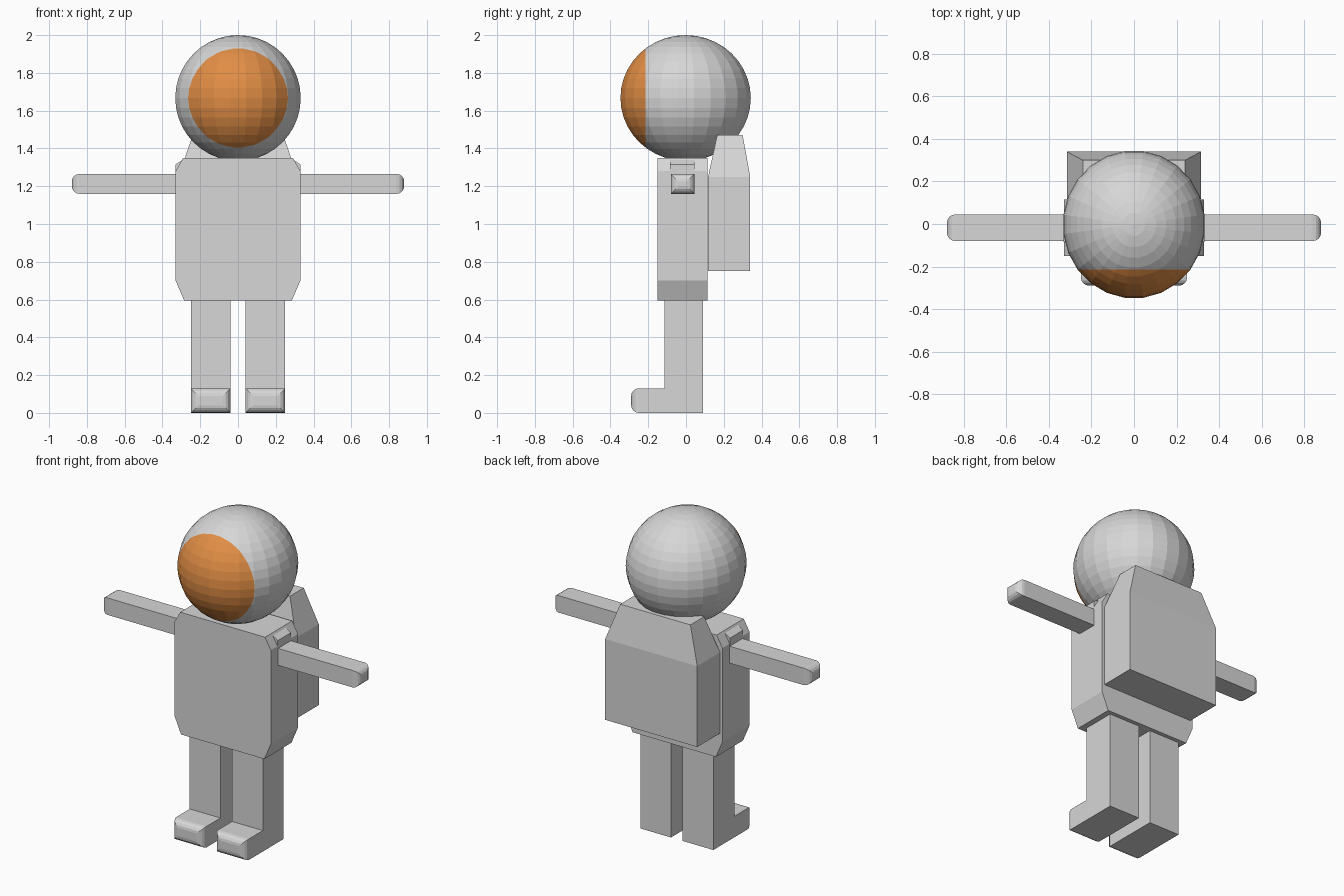
import bpy, bmesh, math
from mathutils import Matrix

if "Cube" in bpy.data.objects:
    bpy.data.objects.remove(bpy.data.objects["Cube"])


def material(name, rgb):
    m = bpy.data.materials.new(name)
    m.diffuse_color = (*rgb, 1)
    m.use_nodes = True
    m.node_tree.nodes["Principled BSDF"].inputs["Base Color"].default_value = m.diffuse_color
    return m


SUIT = material("light_grey", (0.68, 0.68, 0.68))
VISOR = material("orange", (0.76, 0.27, 0.06))


def finish(name, bm, mats=(SUIT,)):
    bmesh.ops.recalc_face_normals(bm, faces=bm.faces)
    me = bpy.data.meshes.new(name)
    bm.to_mesh(me)
    bm.free()
    for m in mats:
        me.materials.append(m)
    ob = bpy.data.objects.new(name, me)
    bpy.context.collection.objects.link(ob)
    return ob


def prism(points, axis, lo, hi):
    """Extrude a closed 2D profile along the x or y axis."""
    bm = bmesh.new()
    place = (lambda p, d: (d, p[0], p[1])) if axis == "x" else (lambda p, d: (p[0], d, p[1]))
    a = [bm.verts.new(place(p, lo)) for p in points]
    b = [bm.verts.new(place(p, hi)) for p in points]
    bm.faces.new(a)
    bm.faces.new(b[::-1])
    for i in range(len(points)):
        j = (i + 1) % len(points)
        bm.faces.new((a[i], a[j], b[j], b[i]))
    return bm


def round_end(bm, test, width):
    """Bevel all edges around the faces whose vertices pass the test."""
    faces = [f for f in bm.faces if all(test(v.co) for v in f.verts)]
    edges = list({e for f in faces for e in f.edges})
    bmesh.ops.bevel(bm, geom=edges, offset=width, segments=4, profile=0.5, affect="EDGES")


# Torso: chamfered front outline
half = [(0.285, 0.595), (0.33, 0.70), (0.33, 1.28), (0.29, 1.35)]
finish("torso", prism(half + [(-x, z) for x, z in reversed(half)], "y", -0.15, 0.115))

for s, side in ((-1, "left"), (1, "right")):
    # Arm with rounded tip
    arm = prism([(-0.08, 1.16), (0.045, 1.16), (0.045, 1.265), (-0.08, 1.265)],
                "x", s * 0.28, s * 0.88)
    round_end(arm, lambda c: abs(c.x) > 0.87, 0.04)
    finish(side + "_arm", arm)

    # Shoulder wedge standing out of the torso chamfer
    wedge = [(0.2, 1.2), (0.331, 1.2), (0.331, 1.315), (0.28, 1.349), (0.2, 1.349)]
    finish(side + "_shoulder", prism([(s * x, z) for x, z in wedge], "y", -0.085, 0.045))

    # Leg and boot in one profile, rounded toe
    leg = prism([(0.09, 0), (0.09, 0.6), (-0.115, 0.6), (-0.115, 0.13),
                 (-0.29, 0.13), (-0.29, 0)], "x", s * 0.04, s * 0.25)
    round_end(leg, lambda c: c.y < -0.28, 0.04)
    finish(side + "_leg", leg)

# Backpack: box with a tapered top
pack = bmesh.new()
rings = []
for w, y0, y1, z in ((0.315, 0.117, 0.34, 0.75), (0.315, 0.117, 0.34, 1.25),
                     (0.24, 0.165, 0.30, 1.47)):
    rings.append([pack.verts.new(p) for p in
                  ((-w, y0, z), (w, y0, z), (w, y1, z), (-w, y1, z))])
pack.faces.new(rings[0][::-1])
pack.faces.new(rings[-1])
for a, b in zip(rings, rings[1:]):
    for i in range(4):
        j = (i + 1) % 4
        pack.faces.new((a[i], a[j], b[j], b[i]))
finish("backpack", pack)

# Helmet: faceted globe with the front cap cut as the visor
head = bmesh.new()
bmesh.ops.create_uvsphere(head, u_segments=24, v_segments=20, radius=1)
head.transform(Matrix.Translation((0, -0.002, 1.667))
               @ Matrix.Diagonal((0.335, 0.348, 0.333, 1))
               @ Matrix.Rotation(math.radians(7.5), 4, "Z"))
CUT = -0.215
bmesh.ops.bisect_plane(head, geom=head.verts[:] + head.edges[:] + head.faces[:],
                       plane_co=(0, CUT, 0), plane_no=(0, 1, 0))
for f in head.faces:
    f.material_index = int(f.calc_center_median().y < CUT)
finish("helmet", head, (SUIT, VISOR))
